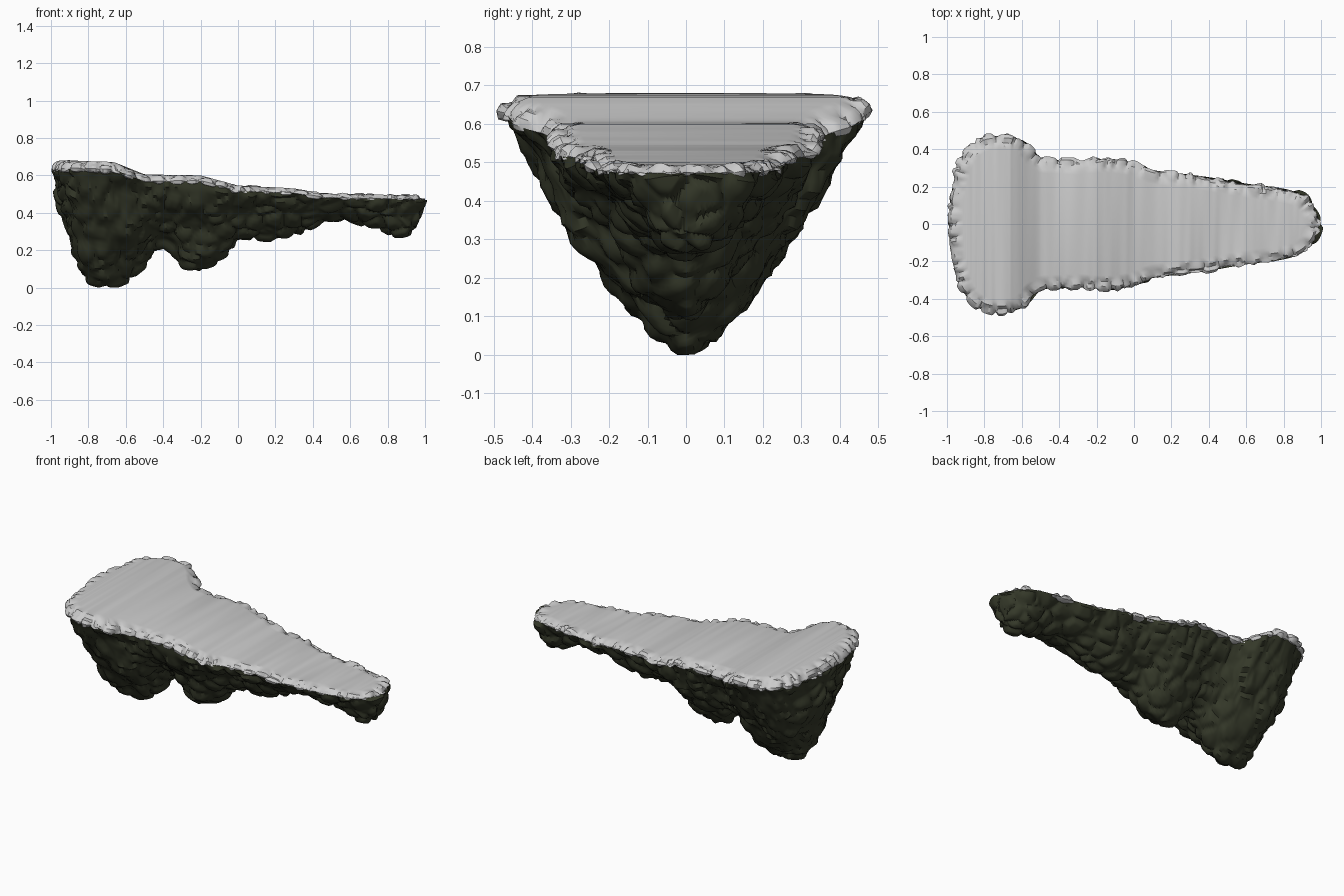
import bpy, bmesh, math
from mathutils import Vector, noise

if "Cube" in bpy.data.objects:
    bpy.data.objects.remove(bpy.data.objects["Cube"])

# Profiles read along the length: half width, top height, keel height, rim thickness
OUTLINE = [(-1, 0), (-.99, .16), (-.95, .32), (-.89, .42), (-.8, .475), (-.68, .485), (-.58, .45),
           (-.5, .365), (-.4, .355), (-.3, .35), (-.15, .36), (0, .34), (.1, .30), (.25, .28),
           (.4, .26), (.6, .225), (.8, .198), (.9, .165), (.96, .11), (1, 0)]
TOP = [(-1, .672), (-.9, .68), (-.66, .67), (-.5, .605), (-.2, .6), (0, .545), (.3, .53), (.46, .502), (1, .492)]
KEEL = [(-1, .62), (-.95, .38), (-.9, .2), (-.85, .085), (-.8, .025), (-.7, .008), (-.6, .03), (-.52, .1),
        (-.45, .19), (-.4, .215), (-.35, .19), (-.3, .115), (-.2, .088), (-.12, .12), (-.05, .2),
        (0, .255), (.2, .27), (.35, .285), (.45, .33), (.6, .36), (.75, .34), (.85, .285),
        (.92, .278), (.97, .31), (.985, .38), (1, .47)]
RIM = [(-1, 1), (-.6, .95), (-.2, .7), (.5, .5), (1, .45)]
POWER = [(-1, 1.5), (-.1, 1.5), (.5, 1.9), (.9, 2.4), (1, 2.4)]


def lerp(table, x):
    for (x0, y0), (x1, y1) in zip(table, table[1:]):
        if x <= x1:
            return y0 + (y1 - y0) * max(0, (x - x0) / (x1 - x0))
    return table[-1][1]


def smooth_outline(points, count):
    """Catmull-Rom through the half outline, resampled evenly by length."""
    p = [Vector(q) for q in points]
    p = [Vector((p[0].x + .01, -p[1].y))] + p + [Vector((p[-2].x, -p[-2].y))]
    dense = []
    for a, b, c, d in zip(p, p[1:], p[2:], p[3:]):
        for k in range(20):
            t = k / 20
            dense.append(.5 * (2 * b + (c - a) * t + (2 * a - 5 * b + 4 * c - d) * t ** 2
                               + (3 * b - a - 3 * c + d) * t ** 3))
    dense.append(p[-2])
    lengths = [0]
    for a, b in zip(dense, dense[1:]):
        lengths.append(lengths[-1] + (b - a).length)
    out, k = [], 0
    for i in range(count + 1):
        s = lengths[-1] * i / count
        while k < len(dense) - 2 and lengths[k + 1] < s:
            k += 1
        f = (s - lengths[k]) / (lengths[k + 1] - lengths[k])
        out.append(dense[k].lerp(dense[k + 1], f))
    return out


def lumps(p, scale, stretch=1):
    """Stone-like bump: high inside each cell, low in the cracks."""
    q = p + .03 * noise.noise_vector(p * 6)
    d = noise.voronoi(Vector((q.x, q.y, q.z * stretch)) * scale)[0]
    return min(d[1] - d[0], .4) / .4


def finish(bm, name, angle):
    for v in bm.verts:
        v.co.z = max(v.co.z, 0)
    bmesh.ops.remove_doubles(bm, verts=bm.verts, dist=.0004)
    mesh = bpy.data.meshes.new(name)
    bm.to_mesh(mesh)
    bm.free()
    obj = bpy.data.objects.new(name, mesh)
    bpy.context.collection.objects.link(obj)
    bpy.ops.object.select_all(action='DESELECT')
    obj.select_set(True)
    bpy.context.view_layer.objects.active = obj
    bpy.ops.object.shade_smooth_by_angle(angle=math.radians(angle))
    return obj


N = 260
half = smooth_outline(OUTLINE, N)

# Rock underside: V-shaped sections lofted along the keel
bm = bmesh.new()
M = 56
grid = []
for p in half:
    x, w = p.x * .988, max(p.y, .002) * .965
    hi = lerp(TOP, p.x) - .045 * lerp(RIM, p.x)
    lo = min(lerp(KEEL, p.x), hi)
    row = []
    for j in range(M + 1):
        s = 2 * j / M - 1
        row.append(bm.verts.new((x, w * s, lo + (hi - lo) * abs(s) ** lerp(POWER, p.x))))
    grid.append(row)
for a, b in zip(grid, grid[1:]):
    for j in range(M):
        bm.faces.new((a[j], a[j + 1], b[j + 1], b[j]))
for _ in range(3):
    bmesh.ops.smooth_vert(bm, verts=[v for v in bm.verts if not v.is_boundary], factor=.5,
                          use_axis_x=True, use_axis_y=True, use_axis_z=True)
bm.normal_update()
moves = [(v, v.normal * (.022 * lumps(v.co, 9, 1.4) + .03 * noise.noise(v.co * 5) - .01))
         for v in bm.verts if not v.is_boundary]
for v, m in moves:
    v.co += m
rock = finish(bm, "rock_underside", 40)
mat = bpy.data.materials.new("dark_rock")
mat.diffuse_color = (.035, .04, .022, 1)
mat.use_nodes = True
mat.node_tree.nodes["Principled BSDF"].inputs["Base Color"].default_value = mat.diffuse_color
rock.data.materials.append(mat)

# Snow cap: flat top with a lumpy rim swept round the outline
PROFILE = [(-.085, 0, 0), (-.068, -.002, .2), (-.05, -.006, .6), (-.03, -.015, 1), (-.015, -.028, 1),
           (-.006, -.042, 1), (-.008, -.055, .9), (-.022, -.062, .5), (-.055, -.064, 0)]
ring = [Vector((p.x, -p.y)) for p in half] + [p for p in half[-2:0:-1]]
L = len(ring)
bm = bmesh.new()
rows = []
for off, dz, _ in PROFILE:
    row = []
    for i, p in enumerate(ring):
        t = (ring[(i + 3) % L] - ring[i - 3]).normalized()
        q = p + Vector((t.y, -t.x)) * off
        row.append(bm.verts.new((q.x, q.y, lerp(TOP, q.x) + dz * lerp(RIM, q.x))))
    rows.append(row)
for a, b in zip(rows, rows[1:]):
    for i in range(L):
        k = (i + 1) % L
        bm.faces.new((a[i], b[i], b[k], a[k]))
bm.normal_update()
moves = []
for row, (_, _, weight) in zip(rows, PROFILE):
    for v in row:
        moves.append((v, v.normal * weight * (.022 * lumps(v.co, 13) - .012 + .01 * noise.noise(v.co * 9))))
for v, m in moves:
    v.co += m
# Top surface in cross strips
top = rows[0]
for i in range(N):
    quad = [top[i], top[i + 1], top[(L - i - 1) % L], top[(L - i) % L]]
    bm.faces.new(list(dict.fromkeys(quad)))
finish(bm, "snow_cap", 30)
